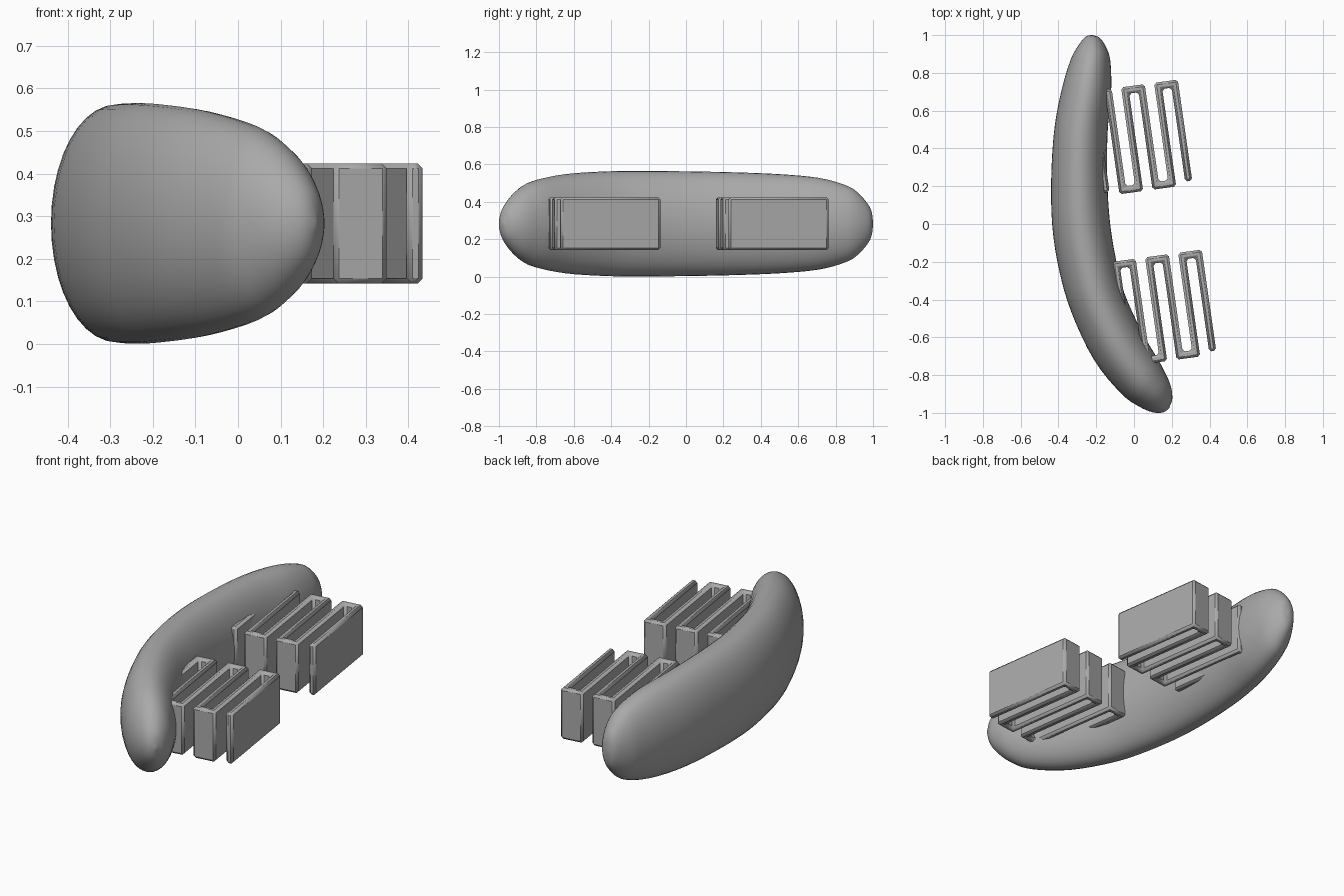
import bpy, bmesh, math
from mathutils import Vector

cube = bpy.data.objects.get("Cube")
if cube:
    bpy.data.objects.remove(cube)

grey = bpy.data.materials.new("plain grey")
grey.use_nodes = True
colour = (0.4, 0.4, 0.4, 1)
grey.diffuse_color = colour
grey.node_tree.nodes["Principled BSDF"].inputs["Base Color"].default_value = colour
MID_Z = 0.283


def finish(bm, name, angle):
    bmesh.ops.recalc_face_normals(bm, faces=bm.faces)
    mesh = bpy.data.meshes.new(name)
    bm.to_mesh(mesh)
    bm.free()
    mesh.materials.append(grey)
    obj = bpy.data.objects.new(name, mesh)
    bpy.context.collection.objects.link(obj)
    bpy.ops.object.select_all(action='DESELECT')
    obj.select_set(True)
    bpy.context.view_layer.objects.active = obj
    bpy.ops.object.shade_smooth_by_angle(angle=math.radians(angle))
    return obj


def smooth_path(points, steps):
    """Catmull-Rom interpolation through points of any dimension."""
    pts = [points[0]] + points + [points[-1]]
    out = []
    for a, b, c, d in zip(pts, pts[1:], pts[2:], pts[3:]):
        for k in range(steps):
            t = k / steps
            out.append([0.5 * (2 * q + (r - p) * t + (2 * p - 5 * q + 4 * r - s) * t * t
                               + (3 * q - p - 3 * r + s) * t ** 3)
                        for p, q, r, s in zip(a, b, c, d)])
    return out + [list(points[-1])]


# Curved bean body: spine x, y, half width, half height
spine = [
    (-0.22, 1.0, 0.004, 0.006), (-0.221, 0.985, 0.042, 0.085),
    (-0.223, 0.92, 0.085, 0.165), (-0.23, 0.85, 0.108, 0.207),
    (-0.25, 0.71, 0.13, 0.245), (-0.28, 0.5, 0.141, 0.265),
    (-0.29, 0.25, 0.148, 0.275), (-0.28, 0.0, 0.153, 0.28),
    (-0.245, -0.22, 0.153, 0.282), (-0.19, -0.42, 0.149, 0.28),
    (-0.085, -0.645, 0.147, 0.265), (0.03, -0.81, 0.132, 0.23),
    (0.095, -0.885, 0.11, 0.185), (0.14, -0.935, 0.082, 0.13),
    (0.172, -0.966, 0.045, 0.07), (0.185, -0.976, 0.004, 0.006)]
rows = smooth_path(spine, 4)
SIDES = 40
bm = bmesh.new()
rings = []
for i, (x, y, w, h) in enumerate(rows):
    p, q = rows[max(i - 1, 0)], rows[min(i + 1, len(rows) - 1)]
    t = Vector((q[0] - p[0], q[1] - p[1])).normalized()
    ring = []
    for k in range(SIDES):
        a = 2 * math.pi * k / SIDES
        u = w * math.cos(a)
        ring.append(bm.verts.new((x - t.y * u, y + t.x * u, MID_Z + h * math.sin(a))))
    rings.append(ring)
for r, s in zip(rings, rings[1:]):
    for k in range(SIDES):
        n = (k + 1) % SIDES
        bm.faces.new((r[k], r[n], s[n], s[k]))
bm.faces.new(rings[0])
bm.faces.new(rings[-1])
finish(bm, "curved_body", 50)


# Folded ribbon springs: slanted walls joined by short turns
def folded_spring(name, dx, dy):
    path = []
    for i in range(6):
        s = i * 0.0875
        top = Vector((-0.222 + s + dx, 0.683 + 0.012 * i + dy))
        low = Vector((-0.148 + s + dx, 0.167 + 0.012 * i + dy))
        path += [top, low] if i % 2 else [low, top]
    half = 0.019
    left, right = [], []
    for i, p in enumerate(path):
        d1 = (p - path[i - 1]).normalized() if i else (path[1] - p).normalized()
        d2 = (path[i + 1] - p).normalized() if i + 1 < len(path) else d1
        n1, n2 = Vector((-d1.y, d1.x)), Vector((-d2.y, d2.x))
        m = (n1 + n2) * (half / (1 + n1.dot(n2)))
        left.append(p + m)
        right.append(p - m)
    bm = bmesh.new()
    outline = [bm.verts.new((p.x, p.y, 0.142)) for p in left + right[::-1]]
    floor = bm.faces.new(outline)
    wall = bmesh.ops.extrude_face_region(bm, geom=[floor])
    tops = [g for g in wall["geom"] if isinstance(g, bmesh.types.BMVert)]
    bmesh.ops.translate(bm, verts=tops, vec=(0, 0, 0.282))
    obj = finish(bm, name, 20)
    bevel = obj.modifiers.new("soft edges", 'BEVEL')
    bevel.width = 0.012
    bevel.segments = 1
    bevel.limit_method = 'ANGLE'
    return obj


folded_spring("back_folded_spring", 0, 0)
folded_spring("front_folded_spring", 0.127, -0.9)
